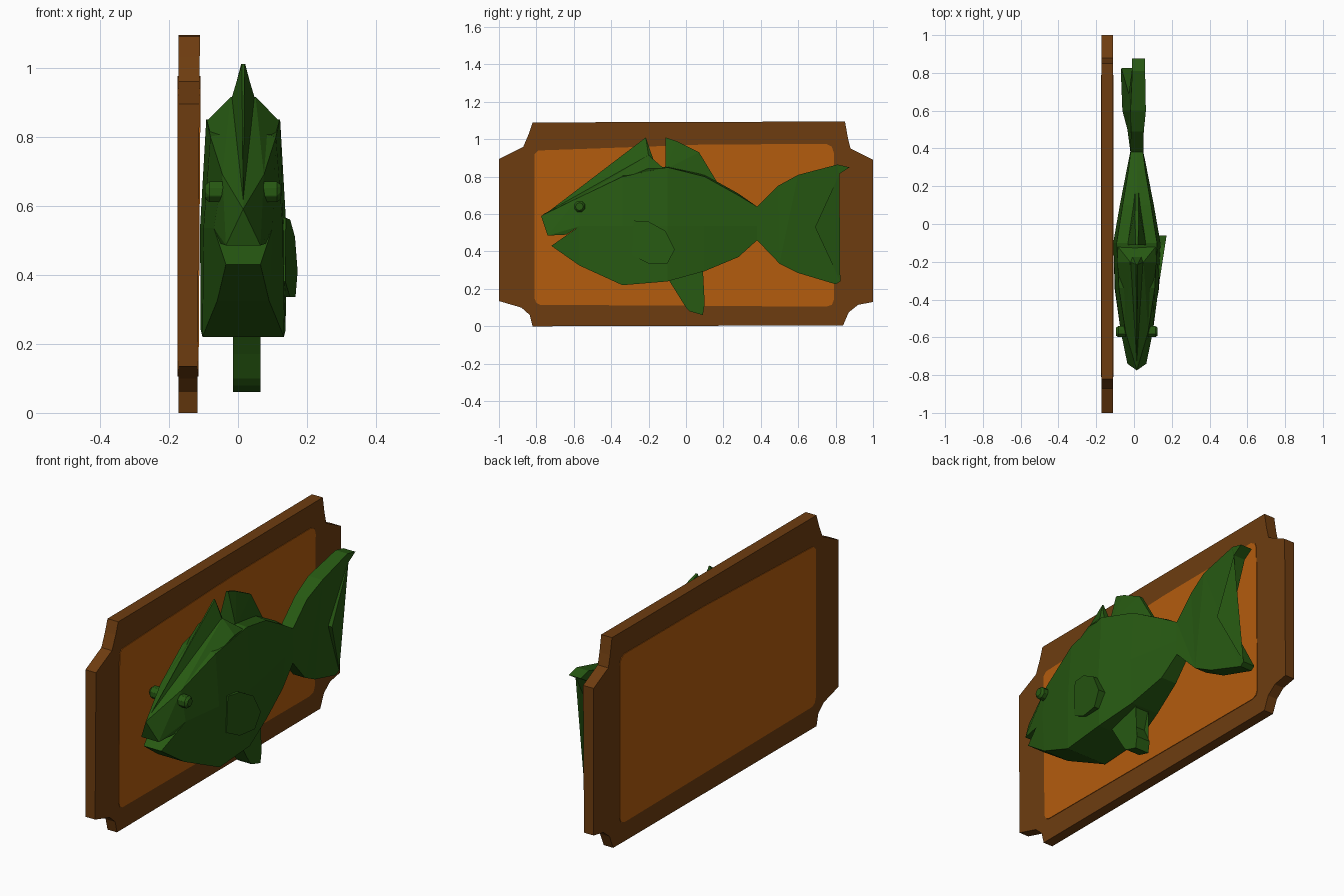
import bpy, bmesh
from mathutils import Vector

if "Cube" in bpy.data.objects:
    bpy.data.objects.remove(bpy.data.objects["Cube"])

CX = 0.015  # the fish's centre plane


def colour(name, rgb):
    m = bpy.data.materials.new(name)
    m.diffuse_color = (*rgb, 1)
    m.use_nodes = True
    m.node_tree.nodes["Principled BSDF"].inputs["Base Color"].default_value = m.diffuse_color
    return m


GREEN = colour("fish green", (0.020, 0.100, 0.006))
BROWN = colour("dark wood", (0.155, 0.046, 0.005))
ORANGE = colour("light wood", (0.46, 0.108, 0.004))


def finish(bm, name, mat):
    bmesh.ops.recalc_face_normals(bm, faces=bm.faces[:])
    me = bpy.data.meshes.new(name)
    bm.to_mesh(me)
    bm.free()
    me.materials.append(mat)
    ob = bpy.data.objects.new(name, me)
    bpy.context.collection.objects.link(ob)
    return ob


def slab(name, outline, mat, span):
    """Side outline of (y, z) given thickness; span(y, z) returns left and right x."""
    bm = bmesh.new()
    left = [bm.verts.new((span(y, z)[0], y, z)) for y, z in outline]
    right = [bm.verts.new((span(y, z)[1], y, z)) for y, z in outline]
    n = len(outline)
    for i in range(n):
        j = (i + 1) % n
        bm.faces.new((left[i], left[j], right[j], right[i]))
    caps = [bm.faces.new(left[::-1]), bm.faces.new(right)]
    bmesh.ops.triangulate(bm, faces=caps)
    return finish(bm, name, mat)


def hull(name, points):
    """Convex green part from (half width, y, z) points mirrored about the fish."""
    bm = bmesh.new()
    for w, y, z in points:
        for s in ((1, -1) if w else (1,)):
            bm.verts.new((CX + s * w, y, z))
    r = bmesh.ops.convex_hull(bm, input=bm.verts[:])
    junk = {v for v in r["geom_interior"] + r["geom_unused"]
            if isinstance(v, bmesh.types.BMVert)}
    bmesh.ops.delete(bm, geom=list(junk), context="VERTS")
    return finish(bm, name, GREEN)


# Plaque with notched corners
slab("plaque_frame",
     [(-.82, 1.09), (.85, 1.095), (.865, 1.01), (.88, .95), (1, .89), (1, .13),
      (.92, .115), (.87, .075), (.84, .005), (-.82, 0), (-.835, .06), (-.88, .10),
      (-1, .135), (-1, .895), (-.87, .96), (-.84, 1.03)],
     BROWN, lambda y, z: (-.172, -.118 + .007 * z))

# Lighter inner panel, visible on both sides
slab("plaque_panel",
     [(-.81, .92), (-.79, .94), (.1, .972), (.75, .975), (.78, .96), (.79, .93),
      (.79, .14), (.78, .115), (.75, .105), (-.78, .115), (-.80, .125), (-.81, .15)],
     ORANGE, lambda y, z: (-.175, -.115 + .007 * z))

# Fish body: y, bottom z, top z, ridge z, half widths at bottom / middle / top
stations = [
    (-.57, .325, .69, .71, .075, .085, .06),
    (-.34, .22, .80, .82, .118, .115, .095),
    (-.10, .24, .85, .855, .123, .125, .107),
    (.10, .295, .80, .81, .080, .090, .075),
    (.28, .37, .70, .71, .045, .055, .045),
    (.38, .46, .64, .64, .033, .035, .033),
]
bm = bmesh.new()
rings = []
for y, zb, zt, zr, wb, wm, wt in stations:
    half = [(wb, zb), (wm, .535), (wt, zt)]
    ring = half + [(0, zr)] + [(-w, z) for w, z in reversed(half)]
    rings.append([bm.verts.new((CX + w, y, z)) for w, z in ring])
for a, b in zip(rings, rings[1:]):
    for i in range(len(a)):
        j = (i + 1) % len(a)
        bm.faces.new((a[i], a[j], b[j], b[i]))
bm.faces.new(rings[0])
bm.faces.new(rings[-1])
finish(bm, "fish_body", GREEN)

# Upper and lower jaws around the open mouth
hull("snout", [(0, -.775, .59), (.05, -.74, .485), (.065, -.64, .49),
               (.085, -.57, .535), (.06, -.57, .69), (0, -.57, .71)])
hull("lower_jaw", [(.05, -.72, .43), (.085, -.57, .535), (.075, -.57, .325)])

# Dorsal crest and fins
hull("head_crest", [(0, -.77, .595), (.06, -.57, .69), (.105, -.2, .845),
                    (.1, -.12, .845), (.036, -.2, .915)])
hull("front_dorsal_fin", [(0, -.74, .61), (.034, -.2, .91), (.03, -.16, .85),
                          (.004, -.215, 1.01)])
hull("rear_dorsal_fin", [(.05, -.11, .84), (.006, -.11, 1.01), (.008, -.05, .99),
                         (.01, .07, .93), (.01, .17, .765)])


# Forked tail, twisted so its lobes lean to opposite sides
def tail_span(y, z):
    c = CX + (z - .54) * (.03 if z > .54 else .16) * min(1, (y - .38) * 4)
    w = .034 + .010 * max(0, 1 - abs(y - .65) / .15)
    return c - w, c + w


slab("tail_fin",
     [(.38, .64), (.49, .75), (.60, .81), (.81, .865), (.875, .85), (.82, .815),
      (.69, .53), (.825, .24), (.80, .225), (.60, .285), (.50, .335), (.38, .46)],
     GREEN, tail_span)

# Belly fin and side fin
slab("belly_fin",
     [(-.10, .26), (-.04, .17), (0, .10), (.02, .08), (.09, .06), (.10, .12),
      (.06, .20), (.09, .31)],
     GREEN, lambda y, z: (-.015, .065))
slab("side_fin",
     [(-.28, .565), (-.20, .56), (-.11, .51), (-.06, .41), (-.10, .335),
      (-.20, .335), (-.29, .38)],
     GREEN, lambda y, z: (.08, .137 + .155 * (y + .29)))

# Eyes: one low cylinder bulging out of both sides of the head
bpy.ops.mesh.primitive_cylinder_add(vertices=8, radius=.034, depth=.22,
                                    location=(CX, -.57, .64), rotation=(0, 1.5708, 0))
eyes = bpy.context.object
eyes.name = "eyes"
eyes.data.materials.append(GREEN)
bev = eyes.modifiers.new("rounded rim", "BEVEL")
bev.width = .012
bev.segments = 1
